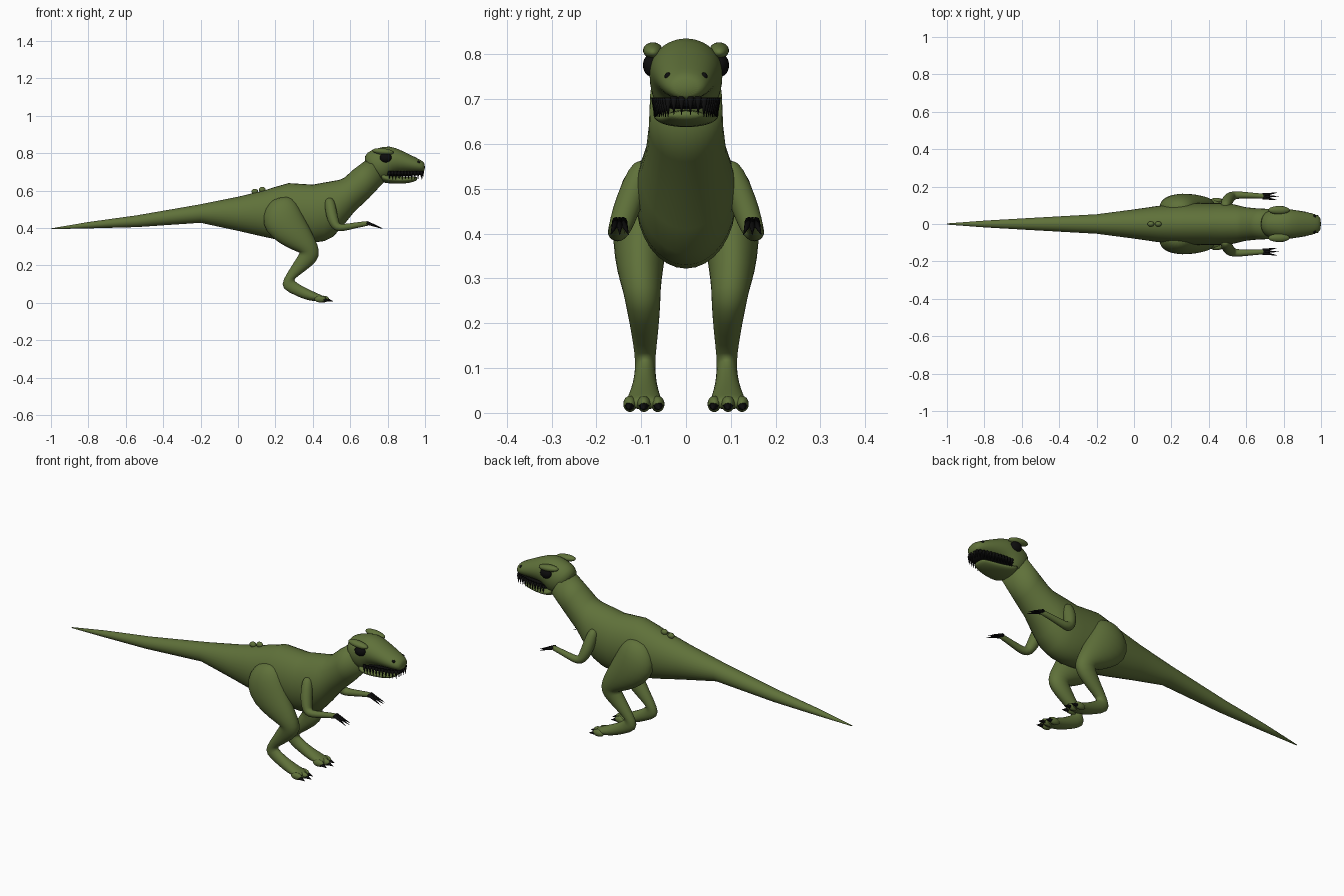
import bpy, bmesh, math
from mathutils import Vector, Matrix

if "Cube" in bpy.data.objects:
    bpy.data.objects.remove(bpy.data.objects["Cube"])


def material(name, rgb):
    m = bpy.data.materials.new(name)
    m.use_nodes = True
    m.diffuse_color = (*rgb, 1)
    m.node_tree.nodes["Principled BSDF"].inputs["Base Color"].default_value = (*rgb, 1)
    return m


GREEN = material("olive green skin", (0.115, 0.165, 0.042))
BLACK = material("black", (0.004, 0.004, 0.004))


def finish(name, bm, mat, subdiv=0):
    bmesh.ops.recalc_face_normals(bm, faces=bm.faces)
    mesh = bpy.data.meshes.new(name)
    bm.to_mesh(mesh)
    bm.free()
    mesh.materials.append(mat)
    mesh.shade_smooth()
    ob = bpy.data.objects.new(name, mesh)
    bpy.context.collection.objects.link(ob)
    if subdiv:
        sub = ob.modifiers.new("rounding", "SUBSURF")
        sub.levels = sub.render_levels = subdiv
    return ob


def skin_rings(bm, rings):
    rows = [[bm.verts.new(p) for p in ring] for ring in rings]
    n = len(rows[0])
    for a, b in zip(rows, rows[1:]):
        for i in range(n):
            bm.faces.new((a[i], a[(i + 1) % n], b[(i + 1) % n], b[i]))
    bm.faces.new(rows[0])
    bm.faces.new(rows[-1])


def loft(name, stations, mat=GREEN, sides=24, subdiv=0, side=1):
    """Stations: upper x, z, lower x, z, half width, y centre (optional)."""
    rings = []
    for xt, zt, xb, zb, w, *yc in stations:
        y = yc[0] if yc else 0
        top, low = Vector((xt, y, zt)), Vector((xb, y, zb))
        mid, half = (top + low) / 2, (top - low) / 2
        ring = []
        for i in range(sides):
            t = math.tau * i / sides
            p = mid + half * math.cos(t) + Vector((0, w * math.sin(t), 0))
            ring.append((p.x, p.y * side, p.z))
        rings.append(ring)
    bm = bmesh.new()
    skin_rings(bm, rings)
    return finish(name, bm, mat, subdiv)


def tube(name, path, side=1, sides=12):
    """Round limb through x, y, z, radius points."""
    pts = [Vector((x, y * side, z)) for x, y, z, r in path]
    rings = []
    for i, p in enumerate(pts):
        d = (pts[min(i + 1, len(pts) - 1)] - pts[max(i - 1, 0)]).normalized()
        u = d.cross(Vector((0, 1, 0))).normalized()
        v = d.cross(u)
        r = path[i][3]
        rings.append([p + r * (u * math.cos(math.tau * k / sides) + v * math.sin(math.tau * k / sides))
                      for k in range(sides)])
    bm = bmesh.new()
    skin_rings(bm, rings)
    return finish(name, bm, GREEN, 1)


def blob(name, centre, radii, mat=GREEN, tilt=0):
    bm = bmesh.new()
    mtx = Matrix.Translation(centre) @ Matrix.Rotation(tilt, 4, "Y") @ Matrix.Diagonal((*radii, 1))
    bmesh.ops.create_uvsphere(bm, u_segments=20, v_segments=12, radius=1, matrix=mtx)
    return finish(name, bm, mat)


def spikes(name, items):
    """Pointed cones, each given as base, tip, radius."""
    bm = bmesh.new()
    for base, tip, r in items:
        base, tip = Vector(base), Vector(tip)
        d = tip - base
        mtx = Matrix.Translation((base + tip) / 2) @ d.to_track_quat("Z", "Y").to_matrix().to_4x4()
        bmesh.ops.create_cone(bm, cap_ends=True, segments=8, radius1=r, radius2=0.0005,
                              depth=d.length, matrix=mtx)
    return finish(name, bm, BLACK)


# Tail, trunk and neck
loft("body", [
    (-1, .398, -1, .394, .003), (-.8, .432, -.8, .398, .018),
    (-.54, .468, -.54, .405, .033), (-.2, .527, -.2, .428, .052),
    (0, .567, 0, .385, .078), (.13, .598, .13, .355, .097),
    (.2, .62, .2, .34, .105), (.27, .64, .27, .33, .11),
    (.4, .632, .4, .322, .112), (.46, .643, .46, .33, .112),
    (.53, .655, .51, .355, .108), (.55, .66, .56, .41, .1),
    (.57, .67, .62, .485, .09), (.62, .715, .7, .56, .083),
    (.7, .775, .78, .645, .08)], sides=32)
for i, (x, z) in enumerate([(.09, .595), (.13, .605)]):
    blob(f"back_bump_{i + 1}", (x, 0, z), (.018, .014, .015))

# Head, jaw and mouth
loft("head", [
    (.665, .765, .74, .65, .06), (.69, .808, .785, .645, .078),
    (.735, .825, .81, .66, .082), (.81, .845, .825, .69, .083),
    (.88, .812, .88, .698, .072), (.95, .778, .95, .697, .059),
    (.985, .76, .985, .698, .046), (1, .745, 1, .705, .03)], subdiv=1)
loft("lower_jaw", [
    (.75, .71, .77, .645, .07), (.79, .69, .79, .64, .075),
    (.83, .678, .83, .637, .07), (.9, .676, .9, .637, .055),
    (.945, .676, .945, .648, .042), (.96, .672, .96, .658, .025)], subdiv=1)
loft("mouth_lining", [
    (.8, .706, .8, .676, .069), (.88, .706, .88, .678, .065),
    (.95, .704, .95, .68, .054), (.985, .704, .985, .684, .036)], BLACK)
teeth = []
for s in (-1, 1):
    for k in range(11):
        t = k / 10
        x, y = .81 + .17 * t, s * (.07 - .03 * t ** 2)
        teeth.append(((x, y, .704), (x, y, .66), .008))
    for y in (.01, .027):
        teeth.append(((.988, s * y, .706), (.988, s * y, .665), .008))
spikes("teeth", teeth)

for side, label in ((-1, "front_side"), (1, "back_side")):
    # Face details
    blob(f"{label}_eye", (.79, side * .076, .776), (.032, .02, .026), BLACK)
    blob(f"{label}_brow", (.775, side * .074, .809), (.058, .022, .017), tilt=.1)
    blob(f"{label}_nostril", (.964, side * .04, .751), (.01, .008, .009), BLACK)

    # Leg from hip to foot
    loft(f"{label}_leg", [
        (.27, .575, .19, .56, .025, .08), (.315, .54, .14, .505, .058, .088),
        (.345, .48, .125, .42, .067, .096), (.38, .41, .175, .345, .062, .103),
        (.415, .34, .27, .29, .052, .103), (.438, .28, .33, .268, .043, .099),
        (.43, .225, .33, .268, .04, .096), (.36, .17, .285, .195, .031, .092),
        (.3, .128, .24, .125, .023, .091), (.3, .118, .23, .075, .023, .091),
        (.345, .088, .315, .035, .027, .092), (.4, .062, .375, .01, .036, .093),
        (.45, .04, .445, .006, .042, .094), (.465, .032, .465, .01, .036, .094)],
         sides=16, subdiv=1, side=side)
    claws = []
    for k in (-1, 0, 1):
        y = side * (.094 + k * .031)
        x = .455 + (.015 if k == 0 else 0)
        blob(f"{label}_toe_{k + 2}", (x - .015, y, .02), (.032, .015, .018))
        claws.append(((x, y, .018), (x + .038, y + side * k * .004, .008), .013))
    spikes(f"{label}_foot_claws", claws)

    # Arm and hand
    tube(f"{label}_arm", [
        (.485, .092, .56, .015), (.49, .1, .54, .03), (.5, .128, .47, .032),
        (.515, .143, .425, .029), (.53, .152, .402, .024), (.56, .156, .401, .02),
        (.62, .153, .413, .016), (.68, .15, .423, .014), (.705, .148, .426, .012)], side)
    fingers = []
    for k in (-1, 0, 1):
        y = .148 + k * .007
        fingers.append(((.69, side * y, .428), (.775 - abs(k) * .008, side * (y + k * .013), .397), .01))
    spikes(f"{label}_hand_claws", fingers)
